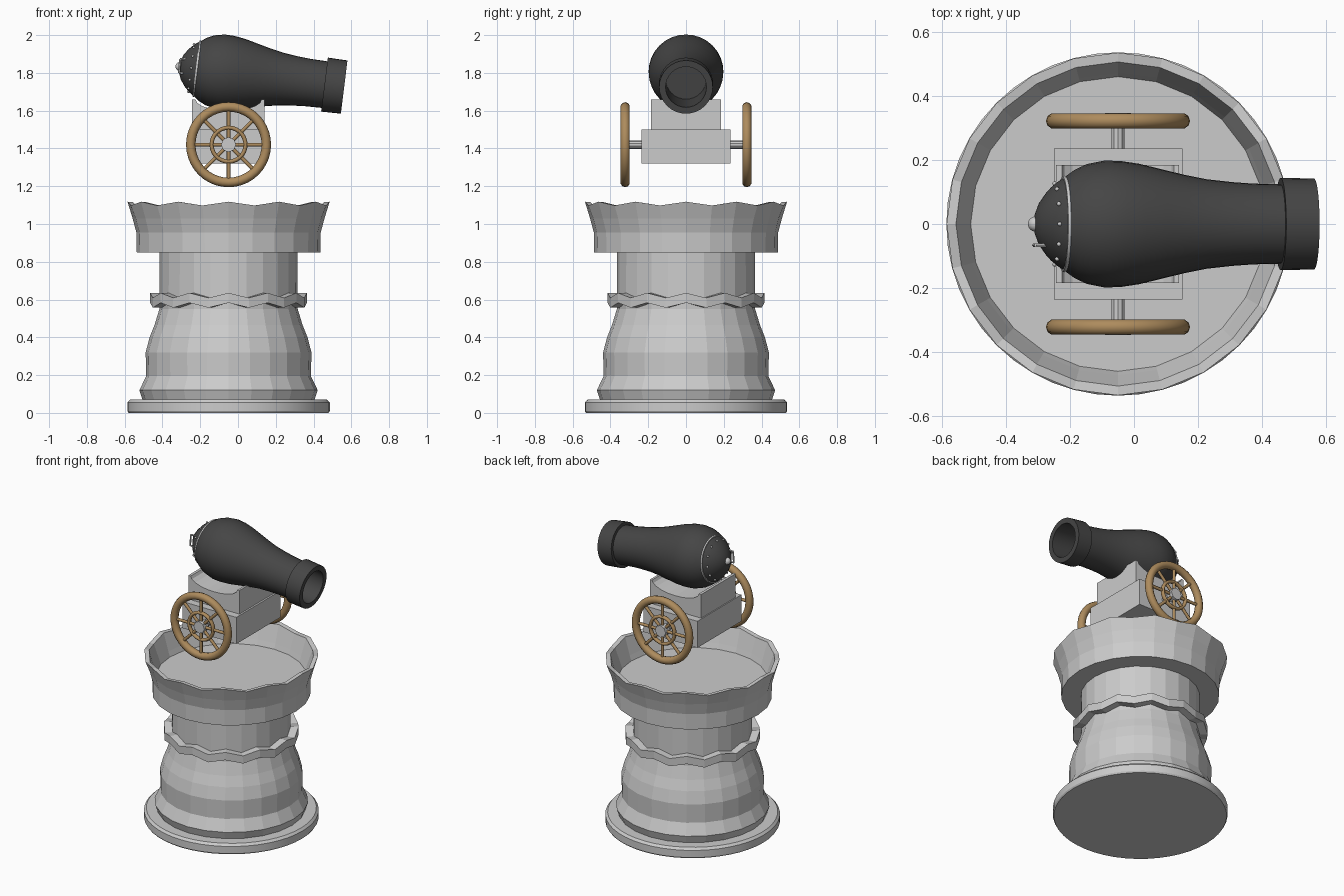
import bpy, bmesh, math
from mathutils import Vector, Matrix

if "Cube" in bpy.data.objects:
    bpy.data.objects.remove(bpy.data.objects["Cube"])

CX = -0.05                      # tower and wheel axis in x
MUZZLE = Vector((0.562, 0, 1.725))
TILT = Matrix.Translation(MUZZLE) @ Matrix.Rotation(math.radians(97.1), 4, 'Y')


def material(name, col):
    m = bpy.data.materials.new(name)
    m.diffuse_color = (*col, 1)
    m.use_nodes = True
    m.node_tree.nodes["Principled BSDF"].inputs["Base Color"].default_value = m.diffuse_color
    return m


IRON = material("dark_iron", (0.06, 0.06, 0.06))
WOOD = material("wood", (0.42, 0.26, 0.11))


def finish(bm, name, mat=None, smooth=None, matrix=None):
    bmesh.ops.remove_doubles(bm, verts=bm.verts, dist=1e-5)
    bmesh.ops.recalc_face_normals(bm, faces=bm.faces)
    me = bpy.data.meshes.new(name)
    bm.to_mesh(me)
    bm.free()
    ob = bpy.data.objects.new(name, me)
    bpy.context.collection.objects.link(ob)
    if matrix:
        ob.matrix_world = matrix
    if mat:
        me.materials.append(mat)
    if smooth:
        bpy.ops.object.select_all(action='DESELECT')
        bpy.context.view_layer.objects.active = ob
        ob.select_set(True)
        bpy.ops.object.shade_smooth_by_angle(angle=math.radians(smooth))
    return ob


def revolve(name, profile, n, closed=False, **kw):
    """Spin (radius, z[, zigzag]) points about z; zigzag alternates z per segment."""
    bm = bmesh.new()
    rings = []
    for p in profile:
        r, z, wave = (*p, 0)[:3]
        rings.append([bm.verts.new((r * math.cos(2 * math.pi * i / n),
                                    r * math.sin(2 * math.pi * i / n),
                                    z + wave * (-1) ** i)) for i in range(n)])
    pairs = list(zip(rings, rings[1:])) + ([(rings[-1], rings[0])] if closed else [])
    for a, b in pairs:
        for i in range(n):
            j = (i + 1) % n
            bm.faces.new((a[i], a[j], b[j], b[i]))
    return finish(bm, name, **kw)


def torus(name, R, r, n, m, squash=1, **kw):
    prof = [(R + r * math.cos(2 * math.pi * k / m),
             squash * r * math.sin(2 * math.pi * k / m)) for k in range(m)]
    return revolve(name, prof, n, closed=True, smooth=60, **kw)


def rod(bm, a, b, r, n=8):
    a, b = Vector(a), Vector(b)
    d = b - a
    mat = Matrix.Translation((a + b) / 2) @ d.to_track_quat('Z', 'Y').to_matrix().to_4x4()
    bmesh.ops.create_cone(bm, cap_ends=True, segments=n, radius1=r, radius2=r,
                          depth=d.length, matrix=mat)


def block(name, outline, half_y):
    """Extrude an x-z outline across y."""
    bm = bmesh.new()
    f = bm.faces.new([bm.verts.new((x, -half_y, z)) for x, z in outline])
    out = bmesh.ops.extrude_face_region(bm, geom=[f])
    bmesh.ops.translate(bm, vec=(0, 2 * half_y, 0),
                        verts=[v for v in out['geom'] if isinstance(v, bmesh.types.BMVert)])
    return finish(bm, name)


# Stone tower
tower = Matrix.Translation((CX, 0, 0))
revolve("tower_plinth", [(0, 0), (0.53, 0), (0.536, 0.01), (0.536, 0.055),
                         (0.522, 0.07), (0, 0.07)], 48, matrix=tower, smooth=30)
revolve("tower_body", [(0, 0.06), (0.452, 0.06), (0.472, 0.12), (0.436, 0.195),
                       (0.439, 0.32), (0.418, 0.40), (0.392, 0.465), (0.366, 0.55),
                       (0.365, 0.86), (0, 0.86)], 24, matrix=tower)
revolve("tower_zigzag_band", [(0.36, 0.57, 0.013), (0.415, 0.57, 0.013),
                              (0.415, 0.622, 0.013), (0.36, 0.622, 0.013)],
        24, closed=True, matrix=tower)
revolve("tower_basin", [(0, 0.85), (0.486, 0.85), (0.488, 0.955), (0.508, 1.03),
                        (0.535, 1.108, 0.01), (0.506, 1.106, 0.01), (0.472, 1.0),
                        (0.46, 0.965), (0, 0.965)], 24, matrix=tower)

# Carriage blocks, the upper one dished to cradle the barrel
block("carriage_base", [(-0.25, 1.32), (0.152, 1.32), (0.152, 1.5), (-0.25, 1.5)], 0.235)
dish = [(CX + 0.175 * math.cos(math.pi * k / 10),
         1.66 - 0.06 * math.sin(math.pi * k / 10)) for k in range(11)]
block("carriage_cradle", [(-0.243, 1.5), (0.14, 1.5), (0.14, 1.66)] + dish + [(-0.243, 1.66)], 0.185)

# Axle
bm = bmesh.new()
rod(bm, (CX, -0.325, 1.42), (CX, 0.325, 1.42), 0.022, 10)
finish(bm, "axle")

# Wheels: rim, inner ring, spokes, hub
for side, s in (("front", -1), ("back", 1)):
    M = Matrix.Translation((CX, s * 0.322, 1.42)) @ Matrix.Rotation(math.pi / 2, 4, 'X')
    torus(side + "_wheel_rim", 0.2, 0.025, 40, 10, mat=WOOD, matrix=M)
    torus(side + "_wheel_inner_ring", 0.09, 0.011, 28, 8, 1.3, mat=WOOD, matrix=M)
    bm = bmesh.new()
    for k in range(8):
        d = Vector((math.cos(k * math.pi / 4), math.sin(k * math.pi / 4), 0))
        rod(bm, d * 0.02, d * 0.2, 0.010)
    finish(bm, side + "_wheel_spokes", mat=WOOD, smooth=50, matrix=M)
    bm = bmesh.new()
    rod(bm, (0, 0, -0.024), (0, 0, 0.024), 0.04)
    finish(bm, side + "_wheel_hub", matrix=M)

# Cannon barrel: bore, muzzle collar, bulging body, rear cap
revolve("cannon_barrel", [(0, -0.35), (0.108, -0.35), (0.108, 0), (0.142, 0),
                          (0.144, -0.105), (0.124, -0.105), (0.126, -0.19), (0.131, -0.26),
                          (0.140, -0.34), (0.154, -0.41), (0.171, -0.48), (0.188, -0.55),
                          (0.197, -0.61), (0.198, -0.66), (0.187, -0.715), (0.168, -0.755),
                          (0.146, -0.785), (0.128, -0.812), (0.1, -0.84), (0.066, -0.864),
                          (0.03, -0.878), (0, -0.882)], 32, mat=IRON, smooth=40, matrix=TILT)
torus("rear_cap_band", 0.145, 0.006, 32, 6,
      matrix=TILT @ Matrix.Translation((0, 0, -0.786)))

# Rivets and knob on the rear cap
bm = bmesh.new()
for k in range(12):
    a = 2 * math.pi * k / 12
    bmesh.ops.create_icosphere(bm, subdivisions=1, radius=0.008, matrix=Matrix.Translation(
        (0.126 * math.cos(a), 0.126 * math.sin(a), -0.816)))
finish(bm, "rear_cap_rivets", smooth=60, matrix=TILT)
bm = bmesh.new()
bmesh.ops.create_uvsphere(bm, u_segments=12, v_segments=8, radius=0.024,
                          matrix=Matrix.Translation((0, 0, -0.876)))
finish(bm, "rear_knob", smooth=60, matrix=TILT)

# Small pull handle on the rear cap
bm = bmesh.new()
path = [(-0.255, 1.878), (-0.306, 1.872), (-0.312, 1.80), (-0.26, 1.792)]
for (x0, z0), (x1, z1) in zip(path, path[1:]):
    rod(bm, (x0, -0.066, z0), (x1, -0.066, z1), 0.006, 6)
finish(bm, "rear_handle")
